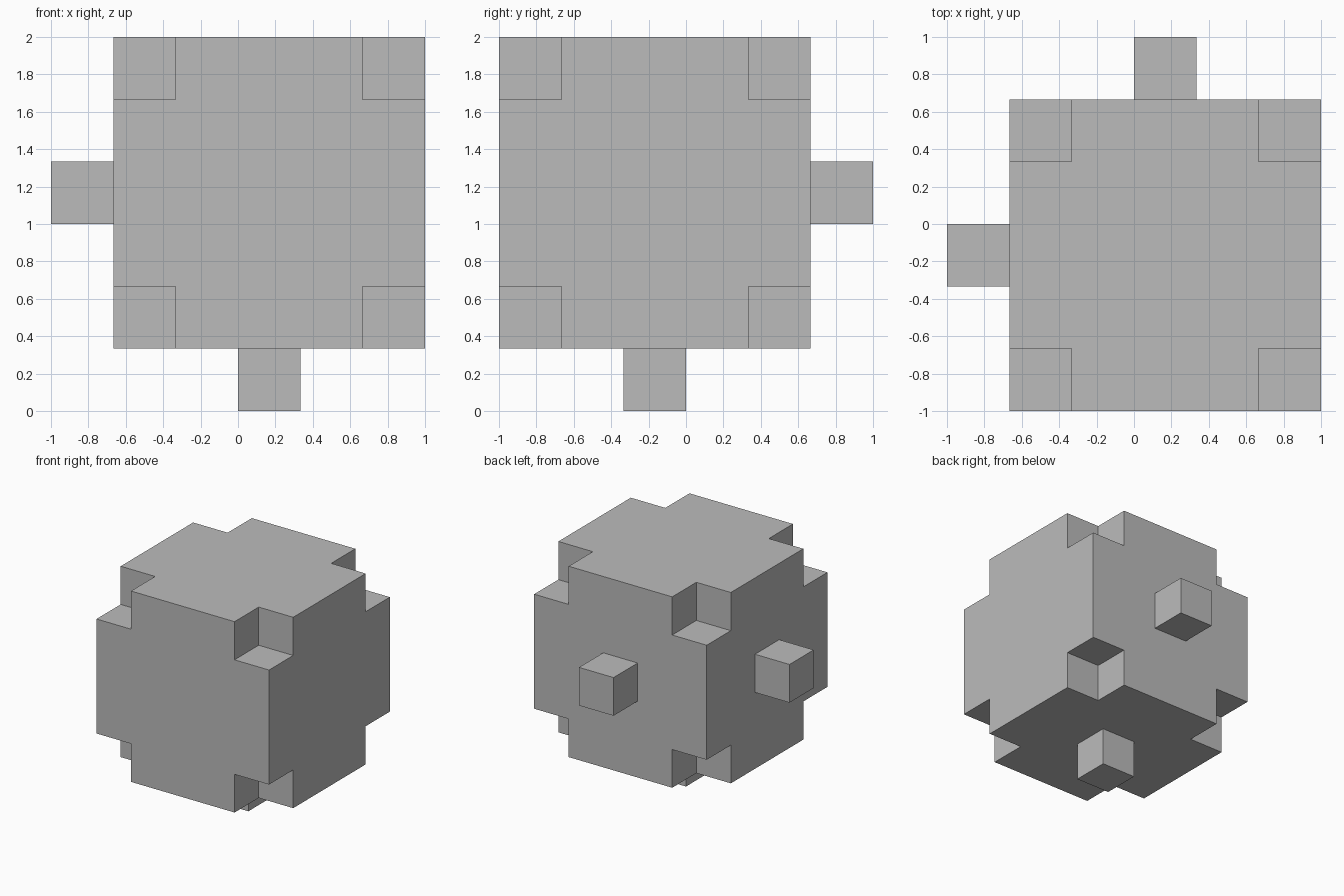
import bpy
from itertools import product
from mathutils import Vector

if "Cube" in bpy.data.objects:
    bpy.data.objects.remove(bpy.data.objects["Cube"])

U = 1 / 3                                  # edge of one small cube
CENTRE = Vector((U / 2, -U / 2, 3.5 * U))  # middle of the main block

grey = bpy.data.materials.new("plain grey")
grey.diffuse_color = (0.5, 0.5, 0.5, 1)
grey.use_nodes = True
grey.node_tree.nodes["Principled BSDF"].inputs["Base Color"].default_value = grey.diffuse_color


def box(name, centre, size):
    bpy.ops.mesh.primitive_cube_add(size=1, location=centre)
    ob = bpy.context.object
    ob.name = ob.data.name = name
    ob.scale = size
    bpy.ops.object.transform_apply(location=True, rotation=False, scale=True)
    ob.data.materials.append(grey)
    return ob


def combine(target, tool, operation):
    mod = target.modifiers.new(operation.title(), 'BOOLEAN')
    mod.operation, mod.solver, mod.object = operation, 'EXACT', tool
    bpy.context.view_layer.objects.active = target
    bpy.ops.object.modifier_apply(modifier=mod.name)
    bpy.data.objects.remove(tool)


# Main block, five units wide
block = box("notched_block", CENTRE, (5 * U,) * 3)

# Cubic notch in each of the eight corners (cutters reach past the block)
for corner in product((-1, 1), repeat=3):
    cutter = box("notch_cutter", CENTRE + Vector(corner) * 2.5 * U, (2 * U,) * 3)
    combine(block, cutter, 'DIFFERENCE')

# Cubic studs on the left, back and bottom, sunk half a unit into the block
for direction in (Vector((-1, 0, 0)), Vector((0, 1, 0)), Vector((0, 0, -1))):
    size = [1.5 * U if d else U for d in direction]
    stud = box("stud", CENTRE + direction * 2.75 * U, size)
    combine(block, stud, 'UNION')
